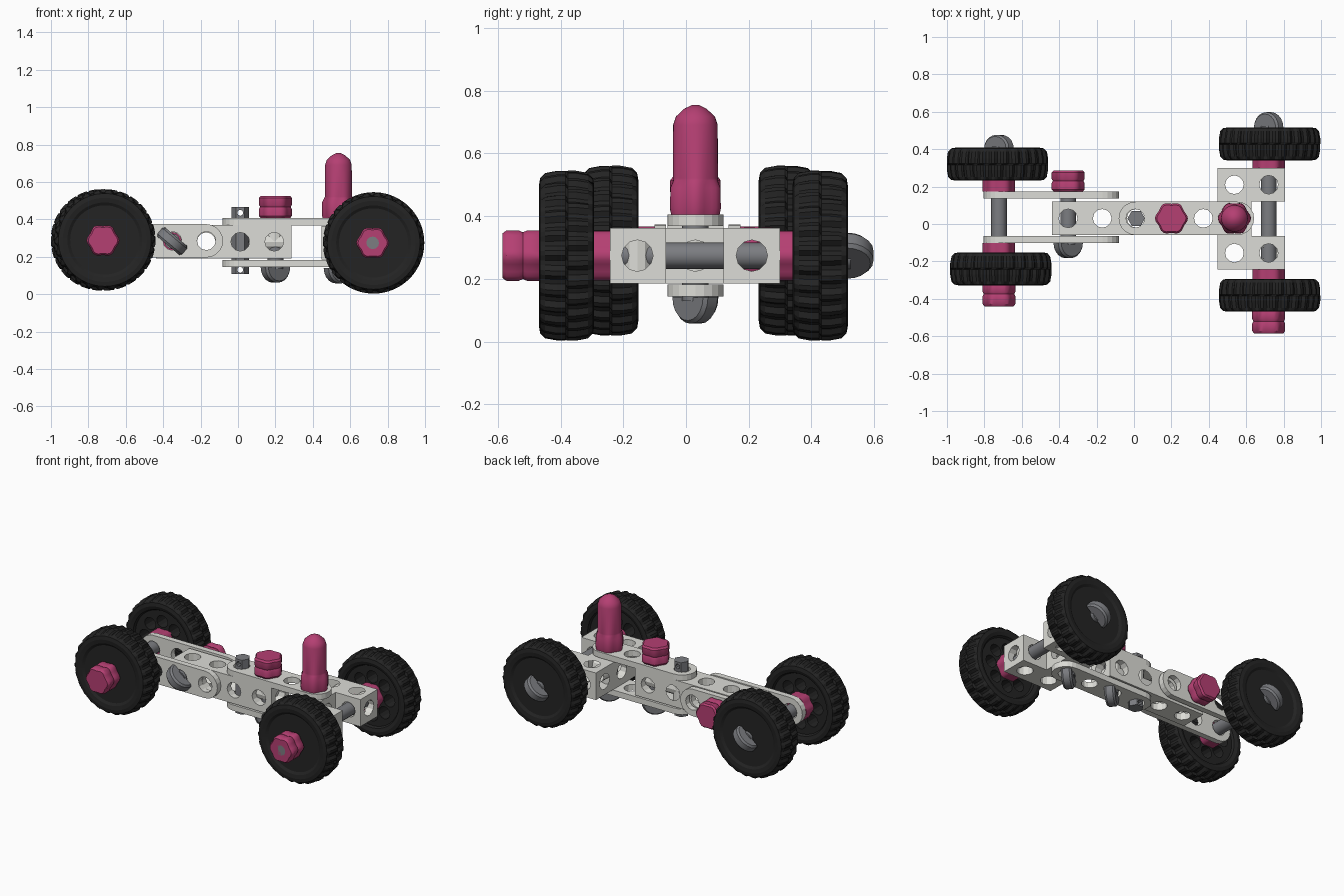
import bpy, bmesh
from math import sin, cos, pi, radians
from mathutils import Matrix, Vector

if "Cube" in bpy.data.objects:
    bpy.data.objects.remove(bpy.data.objects["Cube"])


def material(name, rgb):
    m = bpy.data.materials.new(name)
    m.diffuse_color = (*rgb, 1)
    m.use_nodes = True
    m.node_tree.nodes["Principled BSDF"].inputs["Base Color"].default_value = m.diffuse_color
    return m


WHITE = material("pale_plastic", (0.72, 0.72, 0.68))
STEEL = material("grey_plastic", (0.20, 0.205, 0.22))
PINK = material("pink_plastic", (0.46, 0.05, 0.17))
BLACK = material("rubber", (0.017, 0.017, 0.017))

UP = Matrix.Identity(4)
TO_BACK = Matrix.Rotation(-pi / 2, 4, 'X')    # local z -> +y
TO_FRONT = Matrix.Rotation(pi / 2, 4, 'X')    # local z -> -y
TO_RIGHT = Matrix.Rotation(pi / 2, 4, 'Y')    # local z -> +x


def loft(name, rings, mat, loc=(0, 0, 0), rot=UP, smooth=None):
    """Skin a list of equal-length 3D rings and cap both ends."""
    bm = bmesh.new()
    vs = [[bm.verts.new(p) for p in r] for r in rings]
    n = len(vs[0])
    for a, b in zip(vs, vs[1:]):
        for i in range(n):
            bm.faces.new((a[i], a[(i + 1) % n], b[(i + 1) % n], b[i]))
    bm.faces.new(vs[0][::-1])
    bm.faces.new(vs[-1])
    bmesh.ops.recalc_face_normals(bm, faces=bm.faces)
    bm.transform(Matrix.Translation(Vector(loc)) @ rot)
    me = bpy.data.meshes.new(name)
    bm.to_mesh(me)
    bm.free()
    ob = bpy.data.objects.new(name, me)
    bpy.context.collection.objects.link(ob)
    if mat:
        me.materials.append(mat)
    if smooth:
        activate(ob)
        bpy.ops.object.shade_smooth_by_angle(angle=radians(smooth))
    return ob


def activate(ob):
    bpy.ops.object.select_all(action='DESELECT')
    ob.select_set(True)
    bpy.context.view_layer.objects.active = ob


def circle(r, z, n=12, lobe=0.0):
    return [(r * (1 + lobe * cos(6 * t)) * cos(t), r * (1 + lobe * cos(6 * t)) * sin(t), z)
            for t in (2 * pi * i / n for i in range(n))]


def prism(name, pts, h, mat, loc=(0, 0, 0), rot=UP, z0=0):
    return loft(name, [[(x, y, z) for x, y in pts] for z in (z0, z0 + h)], mat, loc, rot)


def drill(ob, holes, r=0.05, length=2.0, n=12):
    """Cut round holes; each is (location, rotation)."""
    activate(ob)
    for loc, rot in holes:
        c = loft("cutter", [circle(r, -length / 2, n), circle(r, length / 2, n)], None, loc, rot)
        c.hide_render = True
        m = ob.modifiers.new("hole", 'BOOLEAN')
        m.operation, m.solver, m.object = 'DIFFERENCE', 'EXACT', c
        activate(ob)
        bpy.ops.object.modifier_apply(modifier=m.name)
        bpy.data.objects.remove(c)
    return ob


P = 0.182          # hole pitch
H = P / 2 - 0.002  # half beam width
YC = 0.03          # centre line in y


# flat strips with round ends and four holes
def strip(name, loc, rot):
    pts = [(-1.5 * P + H * cos(t), H * sin(t)) for t in (pi / 2 + pi * i / 10 for i in range(11))]
    pts += [(-x, -y) for x, y in pts]
    ob = prism(name, pts, 0.038, WHITE, loc, rot, z0=-0.019)
    return drill(ob, [(Vector(loc) + rot @ Vector(((i - 1.5) * P, 0, 0)), rot) for i in range(4)])


strip("side_strip_front", (-0.442, -0.082, 0.285), TO_BACK)
strip("side_strip_back", (-0.442, 0.155, 0.285), TO_BACK)
strip("top_strip", (0.28, YC, 0.387), UP)
strip("bottom_strip", (0.28, YC, 0.163), UP)

# middle beam, four holes each way
beam = prism("middle_beam", [(-0.438, YC - H), (0.287, YC - H), (0.287, YC + H), (-0.438, YC + H)],
             2 * H, WHITE, (0, 0, 0.191))
beam_holes = [((-0.075, YC, 0.28), TO_RIGHT)]
for i in range(4):
    x = -0.352 + i * P
    beam_holes += [((x, YC, 0.28), UP), ((x, YC, 0.28), TO_BACK)]
drill(beam, beam_holes)

# U-shaped axle carrier
fork = prism("axle_carrier", [(0.447, -0.243), (0.808, -0.243), (0.808, -0.064), (0.628, -0.064),
                              (0.628, 0.12), (0.808, 0.12), (0.808, 0.3), (0.447, 0.3)],
             2 * H, WHITE, (0, 0, 0.185))
fork_holes = [((x, 0, 0.274), TO_BACK) for x in (0.537, 0.72)]
for y in (-0.155, YC, 0.21):
    fork_holes += [((0.6, y, 0.274), TO_RIGHT), ((0.537, y, 0.274), UP)]
fork_holes += [((0.72, y, 0.274), UP) for y in (-0.155, 0.21)]
drill(fork, fork_holes)


# bolts: round shank with a thin half-round thumb head
def bolt(name, loc, rot, length, head=0.083):
    loft(name + "_shank", [circle(0.042, -0.01), circle(0.042, length - 0.008), circle(0.034, length)],
         STEEL, loc, rot, 40)
    spin = rot @ Matrix.Rotation(radians(40), 4, 'Z')
    rings = []
    for y, k in ((-0.032, 0.88), (-0.02, 1), (0.02, 1), (0.032, 0.88)):
        rings.append([(0.086 * k * cos(t), y, -head * k * sin(t)) for t in (pi * i / 10 for i in range(11))])
    loft(name + "_head", rings, STEEL, loc, spin, 35)


def nut(name, loc, rot, h):
    prof = [(0, 0.074), (0.1, 0.083), (0.4, 0.083), (0.5, 0.077), (0.6, 0.083), (0.9, 0.083), (1, 0.074)]
    if h < 0.09:
        prof = [(0, 0.082), (1, 0.082)]
    loft(name, [circle(r, z * h, 36, 0.06) for z, r in prof], PINK, loc, rot, 35)


bolt("rear_axle", (-0.722, 0.405, 0.287), TO_FRONT, 0.842, 0.072)
bolt("front_axle", (0.72, 0.515, 0.274), TO_FRONT, 1.1)
bolt("side_bolt", (-0.352, -0.1, 0.283), TO_BACK, 0.38)
bolt("beam_bolt", (0.2, YC, 0.144), UP, 0.38)
bolt("driver_bolt", (0.537, YC, 0.14), UP, 0.3)

nut("side_nut", (-0.352, 0.174, 0.283), TO_BACK, 0.112)
nut("beam_nut", (0.2, YC, 0.406), UP, 0.12)
nut("rear_axle_nut", (-0.722, -0.31, 0.287), TO_FRONT, 0.13)
nut("front_axle_nut", (0.72, -0.455, 0.274), TO_FRONT, 0.13)

# spacers between the frame and the wheels
nut("rear_spacer_a", (-0.722, -0.101, 0.287), TO_FRONT, 0.075)
nut("rear_spacer_b", (-0.722, 0.174, 0.287), TO_BACK, 0.085)
nut("front_spacer_a", (0.72, -0.243, 0.274), TO_FRONT, 0.072)
nut("front_spacer_b", (0.72, 0.3, 0.274), TO_BACK, 0.067)

# hexagonal locking pin with cross holes near its ends
pin = loft("locking_pin", [circle(0.047, 0.107, 6), circle(0.047, 0.465, 6)], STEEL, (0.012, YC, 0))
drill(pin, [((0.012, YC, z), TO_BACK) for z in (0.13, 0.435)], r=0.016, n=8)

# peg figure on a lobed base
peg = [(0, 0.08, 0.06), (0.02, 0.084, 0.06), (0.085, 0.082, 0.06), (0.108, 0.073, 0.03), (0.115, 0.072, 0),
       (0.285, 0.071, 0), (0.312, 0.062, 0), (0.337, 0.035, 0), (0.348, 0.012, 0)]
loft("peg_figure", [circle(r, z, 36, l) for z, r, l in peg], PINK, (0.537, YC, 0.406), UP, 35)

# tyre: (z, radius, tread row); the two tread rows are staggered
TEETH = 26
PROFILE = [(0.074, 0.04, 0), (0.074, 0.185, 0), (0.084, 0.2, 0), (0.088, 0.225, 0), (0.084, 0.248, 0),
           (0.068, 0.264, 1), (0.03, 0.271, 1), (0.004, 0.271, 1), (-0.004, 0.271, 2), (-0.03, 0.271, 2),
           (-0.068, 0.264, 2), (-0.084, 0.248, 0), (-0.088, 0.225, 0), (-0.08, 0.203, 0),
           (-0.066, 0.195, 0), (-0.066, 0.04, 0)]


def tyre_ring(z, r, row):
    n = TEETH * 4
    pts = []
    for i in range(n):
        low = row and (i + 2 * row) % 4 < 2
        k = r - 0.014 if low else r
        pts.append((k * cos(2 * pi * i / n), k * sin(2 * pi * i / n), z))
    return pts


wheel = loft("wheel_front_right", [tyre_ring(*p) for p in PROFILE], BLACK)
# ring of blind recesses on the inner face
drill(wheel, [((0.125 * cos(pi * i / 4), 0.125 * sin(pi * i / 4), -0.08), UP) for i in range(8)],
      r=0.04, length=0.2)
wheel.matrix_world = Matrix.Translation((0.725, -0.381, 0.274)) @ TO_FRONT
for name, loc, rot in (("wheel_back_right", (0.725, 0.428, 0.274), TO_BACK),
                       ("wheel_front_left", (-0.712, -0.24, 0.29), TO_FRONT),
                       ("wheel_back_left", (-0.73, 0.32, 0.29), TO_BACK)):
    w = bpy.data.objects.new(name, wheel.data)
    bpy.context.collection.objects.link(w)
    w.matrix_world = Matrix.Translation(loc) @ rot
